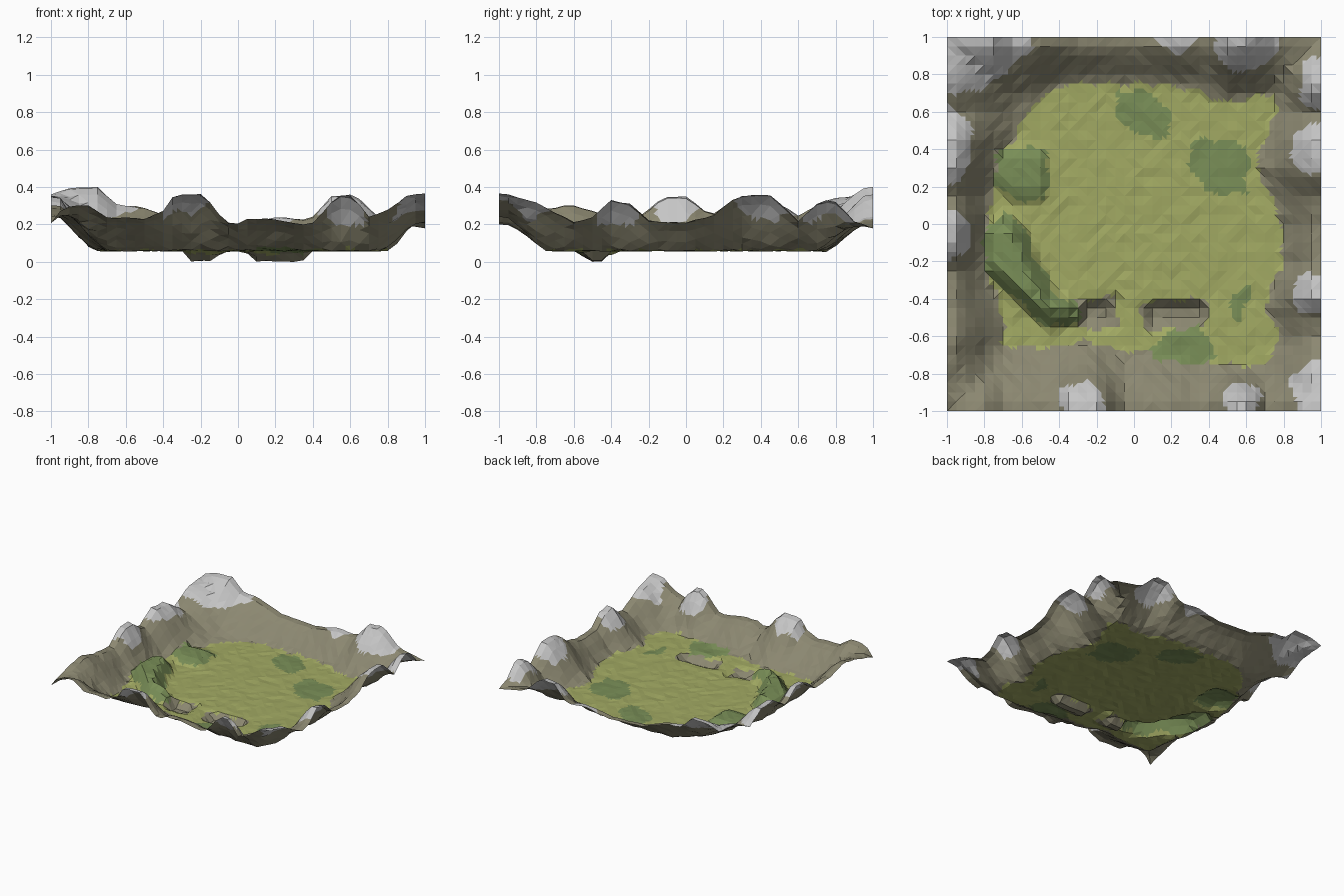
import bpy, bmesh, math, random
from mathutils import Vector

if "Cube" in bpy.data.objects:
    bpy.data.objects.remove(bpy.data.objects["Cube"])
random.seed(4)

FLOOR = 0.06
# outline of the valley floor, counter-clockwise
BASIN = [(.8, -.2), (.79, 0), (.73, .15), (.65, .3), (.7, .45), (.76, .6), (.75, .7), (.48, .65),
         (.3, .72), (.1, .75), (-.38, .75), (-.55, .63), (-.68, .4), (-.76, .15), (-.79, -.1),
         (-.77, -.3), (-.7, -.5), (-.7, -.65), (-.45, -.66), (-.25, -.62), (-.1, -.68), (.1, -.68),
         (.3, -.72), (.5, -.75), (.68, -.76), (.78, -.62), (.7, -.42)]
# rim heights along each side: (position, height)
FRONT = [(-1, .21), (-.93, .3), (-.8, .3), (-.7, .24), (-.5, .23), (-.4, .27), (-.34, .36), (-.18, .36),
         (-.1, .25), (-.03, .19), (.05, .23), (.2, .23), (.38, .19), (.46, .27), (.53, .36), (.62, .35),
         (.7, .24), (.8, .28), (.9, .35), (1, .37)]
RIGHT = [(-1, .37), (-.8, .32), (-.6, .21), (-.5, .24), (-.4, .33), (-.3, .31), (-.2, .22), (0, .21),
         (.15, .25), (.27, .35), (.45, .36), (.6, .22), (.72, .33), (.8, .32), (.9, .22), (1, .18)]
BACK = [(-1, .36), (-.88, .4), (-.75, .4), (-.65, .31), (-.5, .29), (-.3, .22), (0, .2), (.22, .24),
        (.38, .22), (.5, .35), (.62, .36), (.76, .23), (1, .18)]
LEFT = [(-1, .21), (-.8, .27), (-.62, .31), (-.45, .26), (-.25, .24), (-.12, .35), (0, .35), (.13, .25),
        (.3, .35), (.45, .34), (.6, .25), (.78, .34), (1, .36)]
# snow caps: centre x, y, radius x, y
SNOW = [(-.95, .9, .28, .2), (-.8, .97, .25, .15), (-1, .42, .13, .22), (-1, -.06, .13, .13),
        (-.28, -.95, .13, .1), (.58, -.94, .1, .1), (.97, -.88, .13, .15), (.94, -.37, .1, .11),
        (.96, .4, .12, .13), (.97, .75, .08, .15), (.6, .93, .17, .13), (.23, 1, .12, .08)]
# overgrown hill, smaller grass patches, and rocky pits
HILL = [(-.8, -.02), (-.8, -.25), (-.62, -.42), (-.45, -.55), (-.28, -.52), (-.28, -.42), (-.42, -.38),
        (-.52, -.2), (-.58, -.02), (-.68, .06)]
MOUND = [(-.74, .38), (-.74, .22), (-.65, .13), (-.46, .12), (-.46, .4), (-.6, .41)]
PATCHES = [[(-.1, .71), (-.09, .56), (.05, .46), (.2, .47), (.19, .58), (.1, .71)],
           [(.3, .45), (.3, .3), (.38, .16), (.6, .16), (.61, .42), (.5, .45)],
           [(.1, -.65), (.2, -.57), (.36, -.55), (.44, -.7), (.38, -.76), (.1, -.72)],
           [(.52, -.5), (.53, -.37), (.6, -.32), (.62, -.4), (.56, -.52)]]
PITS = [[(-.3, -.42), (-.1, -.4), (-.1, -.55), (-.28, -.55)],
        [(.05, -.42), (.39, -.41), (.37, -.54), (.06, -.56)]]


def inside_distance(p, poly):
    """Distance to a polygon's edge, positive inside."""
    best, inside = 9, False
    for i, b in enumerate(poly):
        a, b = Vector(poly[i - 1]), Vector(b)
        t = max(0, min(1, (p - a).dot(b - a) / (b - a).length_squared))
        best = min(best, (p - a.lerp(b, t)).length)
        if (a.y > p.y) != (b.y > p.y) and p.x < a.x + (p.y - a.y) * (b.x - a.x) / (b.y - a.y):
            inside = not inside
    return best if inside else -best


def table(tab, v):
    for (a, h), (b, k) in zip(tab, tab[1:]):
        if v <= b:
            return h + (k - h) * max(0, (v - a) / (b - a))
    return tab[-1][1]


def rim(x, y):
    """Blend of the four rim profiles, weighted to the nearest side."""
    total = weight = 0
    for tab, v, d in ((FRONT, x, 1 + y), (RIGHT, y, 1 - x), (BACK, x, 1 - y), (LEFT, y, 1 + x)):
        w = 1 / (max(d, 0) + .015) ** 3
        total += w * table(tab, v)
        weight += w
    return total / weight


def height(x, y):
    p = Vector((x, y))
    d = -inside_distance(p, BASIN)
    z = FLOOR + random.uniform(-.004, .004)
    if d > 0:
        edge = max(0, 1 - max(abs(x), abs(y)) - .04)
        t = d / (d + edge)
        t = .5 * t + .5 * t * t * (3 - 2 * t)
        z += (rim(x, y) - FLOOR) * t + random.uniform(-.008, .008) * (1 - t)
    for poly, rise, run in ((HILL, .11, .08), (MOUND, .04, .06), (PITS[0], -.055, .04), (PITS[1], -.055, .04)):
        k = max(0, min(1, (inside_distance(p, poly) + .015) / run))
        z += rise * k
    return max(0, z)


def wobble(p):
    return Vector((p.x + .012 * math.sin(37 * p.y + 9 * p.x), p.y + .012 * math.sin(41 * p.x + 5 * p.y)))


def colour(c):
    p = wobble(c)
    if any(inside_distance(p, q) > -.01 for q in PITS):
        return 2
    if any(inside_distance(p, q) > 0 for q in PATCHES + [HILL, MOUND]):
        return 1
    if inside_distance(p, BASIN) > 0:
        return 0
    if any(((p.x - a) / r) ** 2 + ((p.y - b) / s) ** 2 < 1 for a, b, r, s in SNOW) and c.z > .2:
        return 3
    return 2


# terrain sheet: coarse faceted grid, then finer cuts so colour borders are crisp
bm = bmesh.new()
bmesh.ops.create_grid(bm, x_segments=40, y_segments=40, size=1)
for v in bm.verts:
    v.co.z = height(v.co.x, v.co.y)
low = min(v.co.z for v in bm.verts)
for v in bm.verts:
    v.co.z -= low
bmesh.ops.triangulate(bm, faces=bm.faces[:])
bmesh.ops.subdivide_edges(bm, edges=bm.edges[:], cuts=1, use_grid_fill=True)
bmesh.ops.triangulate(bm, faces=bm.faces[:])
for f in bm.faces:
    f.material_index = colour(f.calc_center_median())
    f.smooth = False

mesh = bpy.data.meshes.new("valley_terrain")
bm.to_mesh(mesh)
bm.free()
for name, rgb in (("meadow", (.36, .40, .125)), ("dark_grass", (.19, .27, .095)),
                  ("rock", (.26, .245, .165)), ("snow", (.56, .56, .56))):
    mat = bpy.data.materials.new(name)
    mat.diffuse_color = (*rgb, 1)
    mat.use_nodes = True
    mat.node_tree.nodes["Principled BSDF"].inputs["Base Color"].default_value = mat.diffuse_color
    mesh.materials.append(mat)
bpy.context.collection.objects.link(bpy.data.objects.new("valley_terrain", mesh))
